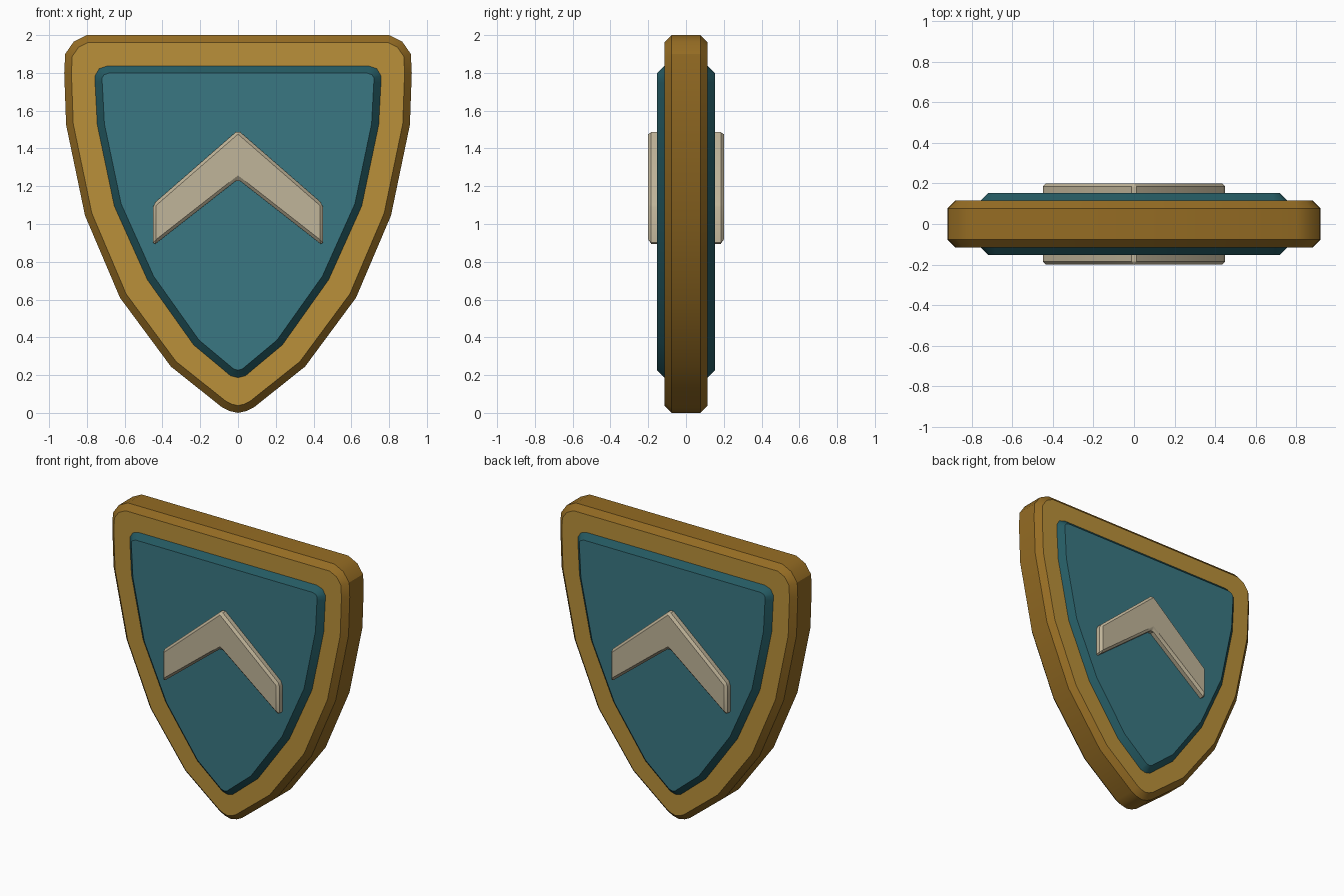
import bpy
import bmesh
import math

cube = bpy.data.objects.get("Cube")
if cube:
    bpy.data.objects.remove(cube, do_unlink=True)


def material(name, rgb):
    mat = bpy.data.materials.new(name)
    mat.use_nodes = True
    mat.diffuse_color = (*rgb, 1)
    bsdf = mat.node_tree.nodes["Principled BSDF"]
    bsdf.inputs["Base Color"].default_value = (*rgb, 1)
    bsdf.inputs["Roughness"].default_value = 0.7
    return mat


gold = material("gold", (0.49, 0.28, 0.042))
dark_gold = material("dark gold", (0.30, 0.15, 0.017))
teal = material("teal", (0.042, 0.184, 0.223))
dark_teal = material("dark teal", (0.018, 0.102, 0.122))
cream = material("cream", (0.53, 0.46, 0.32))


def plate(name, half, depth, chamfer, face_mat, edge_mat, all_edges=False):
    """Mirror a half outline (top centre to bottom centre), extrude it through y and chamfer it."""
    outline = half + [(-x, z) for x, z in reversed(half) if x > 0]
    bm = bmesh.new()
    front = bm.faces.new([bm.verts.new((x, -depth, z)) for x, z in outline])
    back = bmesh.ops.extrude_face_region(bm, geom=[front], use_keep_orig=True)
    moved = [g for g in back["geom"] if isinstance(g, bmesh.types.BMVert)]
    bmesh.ops.translate(bm, verts=moved, vec=(0, 2 * depth, 0))
    bmesh.ops.recalc_face_normals(bm, faces=bm.faces)
    edges = [e for e in bm.edges
             if all_edges or abs(e.verts[0].co.y - e.verts[1].co.y) < depth]
    bmesh.ops.bevel(bm, geom=edges, offset=chamfer, offset_type='OFFSET',
                    segments=1, profile=0.5, affect='EDGES', clamp_overlap=False)
    bmesh.ops.recalc_face_normals(bm, faces=bm.faces)
    # Flat front and back take the face colour, the rest the edge colour
    for f in bm.faces:
        f.material_index = 0 if abs(f.normal.y) > 0.95 else 1
    mesh = bpy.data.meshes.new(name)
    bm.to_mesh(mesh)
    bm.free()
    mesh.materials.append(face_mat)
    mesh.materials.append(edge_mat)
    obj = bpy.data.objects.new(name, mesh)
    bpy.context.collection.objects.link(obj)
    bpy.ops.object.select_all(action='DESELECT')
    obj.select_set(True)
    bpy.context.view_layer.objects.active = obj
    bpy.ops.object.shade_smooth_by_angle(angle=math.radians(30))
    return obj


# Outer rim of the shield
rim = [(0.80, 2.0), (0.87, 1.965), (0.915, 1.90), (0.92, 1.80), (0.91, 1.525),
       (0.81, 1.045), (0.625, 0.61), (0.355, 0.245), (0.085, 0.03), (0.045, 0.01), (0, 0)]
plate("shield_rim", rim, 0.115, 0.038, gold, dark_gold)

# Raised field on both sides
field = [(0.69, 1.837), (0.735, 1.822), (0.757, 1.785), (0.757, 1.75), (0.745, 1.525),
         (0.655, 1.095), (0.48, 0.705), (0.235, 0.36), (0.04, 0.197), (0, 0.187)]
plate("shield_field", field, 0.153, 0.038, teal, dark_teal)

# Raised chevron on both sides
chevron = [(0, 1.497), (0.45, 1.105), (0.45, 0.885), (0, 1.237)]
plate("chevron", chevron, 0.2, 0.016, cream, cream, all_edges=True)
